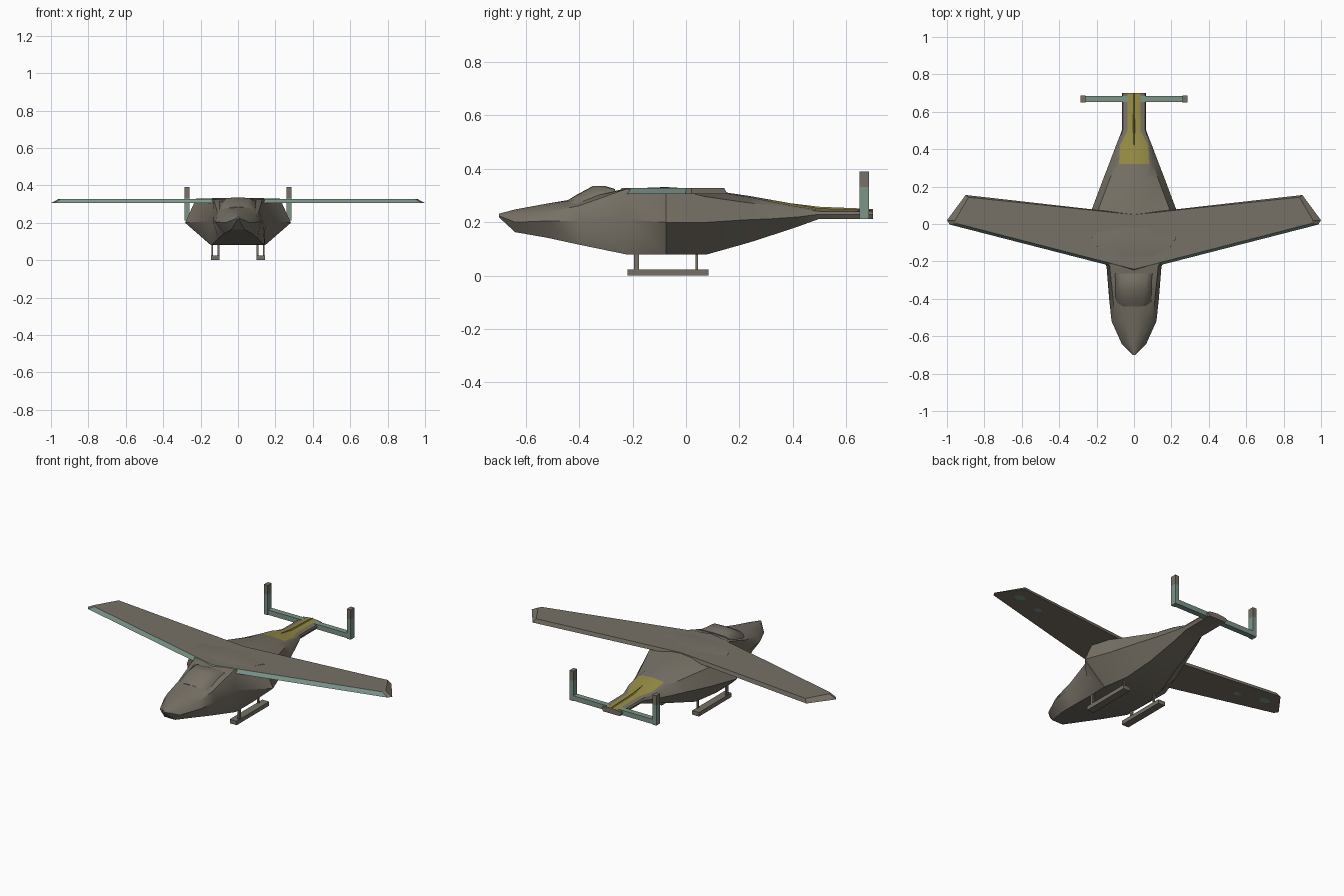
import bpy, bmesh, math

if "Cube" in bpy.data.objects:
    bpy.data.objects.remove(bpy.data.objects["Cube"])


def material(name, col):
    m = bpy.data.materials.new(name)
    m.diffuse_color = (*col, 1)
    m.use_nodes = True
    m.node_tree.nodes["Principled BSDF"].inputs["Base Color"].default_value = m.diffuse_color
    return m


BROWN = material("grey brown", (0.185, 0.165, 0.132))
TEAL = material("dull teal", (0.20, 0.30, 0.25))
YELLOW = material("olive yellow", (0.30, 0.26, 0.06))


def finish(name, bm, mats, rule=None, angle=None):
    bmesh.ops.recalc_face_normals(bm, faces=bm.faces)
    if rule:
        for f in bm.faces:
            f.material_index = rule(f)
    me = bpy.data.meshes.new(name)
    bm.to_mesh(me)
    bm.free()
    for m in mats:
        me.materials.append(m)
    ob = bpy.data.objects.new(name, me)
    bpy.context.collection.objects.link(ob)
    if angle:
        bpy.ops.object.select_all(action='DESELECT')
        ob.select_set(True)
        bpy.context.view_layer.objects.active = ob
        bpy.ops.object.shade_smooth_by_angle(angle=math.radians(angle))
    return ob


def loft(sections):
    """Each section: y, top z, then (half width, z) pairs going down; mirrored in x."""
    bm = bmesh.new()
    rings = []
    for s in sections:
        half = list(zip(s[2::2], s[3::2]))
        pts = [(0, s[1])] + half + [(-x, z) for x, z in reversed(half)]
        rings.append([bm.verts.new((x, s[0], z)) for x, z in pts])
    n = len(rings[0])
    for a, b in zip(rings, rings[1:]):
        for i in range(n):
            j = (i + 1) % n
            bm.faces.new((a[i], a[j], b[j], b[i]))
    bm.faces.new(rings[0])
    bm.faces.new(rings[-1])
    return bm


def box(name, x0, x1, y0, y1, z0, z1, mats, cut_z=None, rule=None):
    bm = bmesh.new()
    bmesh.ops.create_cube(bm, size=1)
    for v in bm.verts:
        v.co = ((x0 + x1) / 2 + v.co.x * (x1 - x0),
                (y0 + y1) / 2 + v.co.y * (y1 - y0),
                (z0 + z1) / 2 + v.co.z * (z1 - z0))
    if cut_z:
        bmesh.ops.bisect_plane(bm, geom=bm.verts[:] + bm.edges[:] + bm.faces[:],
                               plane_co=(0, 0, cut_z), plane_no=(0, 0, 1))
    return finish(name, bm, mats, rule)


# fuselage with yellow tail panel
body = [
    (-0.70, .232, .004, .231, .006, .228, .006, .224, .004, .218),
    (-0.64, .248, .02, .242, .048, .225, .066, .20, .035, .163),
    (-0.52, .270, .045, .262, .10, .237, .12, .205, .075, .142),
    (-0.40, .290, .07, .286, .112, .262, .133, .205, .105, .116),
    (-0.225, .326, .08, .326, .13, .324, .147, .21, .143, .08),
    (-0.075, .332, .08, .332, .224, .330, .283, .20, .145, .08),
    (0.08, .322, .06, .320, .19, .295, .225, .20, .12, .08),
    (0.24, .298, .07, .294, .13, .272, .165, .21, .085, .125),
    (0.32, .284, .08, .277, .10, .262, .134, .213, .075, .151),
    (0.42, .266, .075, .258, .085, .25, .096, .22, .062, .184),
    (0.50, .252, .035, .247, .06, .241, .065, .23, .055, .213),
    (0.70, .246, .035, .243, .06, .239, .065, .23, .055, .213),
]


def panel(f):
    c = f.calc_center_median()
    return int(c.y > 0.32 and c.y < 0.69 and c.z > 0.24 and
               all(abs(v.co.x) < 0.0801 and v.co.z > 0.2425 for v in f.verts)
               and any(abs(v.co.x) < 0.001 for v in f.verts))


finish("fuselage", loft(body), [BROWN, YELLOW], panel, 32)

# canopy bump
canopy = [
    (-0.44, .284, .03, .283, .06, .278, .075, .26),
    (-0.415, .30, .045, .298, .085, .285, .105, .25),
    (-0.35, .335, .06, .333, .092, .30, .115, .24),
    (-0.30, .335, .065, .333, .097, .305, .125, .235),
    (-0.265, .324, .07, .322, .10, .315, .135, .235),
]
finish("canopy", loft(canopy), [BROWN], None, 40)

# spine ridge along the tail
spine = [(0.40, .270, .004, .264), (0.50, .258, .007, .248), (0.70, .250, .007, .24)]
finish("tail_spine", loft(spine), [YELLOW])

# wings: lower outline and slightly inset upper outline
low = [(0, -.256), (.985, -.003), (1.0, .02), (.90, .155), (0, .053)]
top = [(0, -.242), (.945, .002), (.957, .02), (.885, .143), (0, .05)]
for side, s in (("left", -1), ("right", 1)):
    bm = bmesh.new()
    lo = [bm.verts.new((s * x, y, .306)) for x, y in low]
    up = [bm.verts.new((s * x, y, .328)) for x, y in top]
    bm.faces.new(lo)
    bm.faces.new(up)
    for i in range(5):
        j = (i + 1) % 5
        bm.faces.new((lo[i], lo[j], up[j], up[i]))
    finish(side + "_wing", bm, [BROWN, TEAL],
           lambda f: int(f.normal.y < -0.5))

    # teal patches under the wing
    for k, (px, py, r) in enumerate(((.86, .07, .035), (.70, .03, .025))):
        bm = bmesh.new()
        bmesh.ops.create_circle(bm, cap_ends=True, segments=8, radius=r)
        for v in bm.verts:
            v.co = (s * px + v.co.x, py + v.co.y * .7, .3045)
        ob = finish(f"{side}_wing_patch_{k}", bm, [TEAL])
        ob.data.flip_normals() if ob.data.polygons[0].normal.z > 0 else None

    # tailplane, fin with brown tip
    xs = sorted((s * .035, s * .284))
    box(side + "_tailplane", *xs, .652, .685, .215, .244, [TEAL])
    xs = sorted((s * .260, s * .285))
    box(side + "_fin", *xs, .650, .686, .213, .39, [TEAL, BROWN], .333,
        lambda f: int(f.calc_center_median().z > .34))

    # landing skid: runner and struts
    xs = sorted((s * .100, s * .145))
    box(side + "_skid_runner", *xs, -.22, .085, 0, .024, [BROWN])
    for name, x, y, w in (("front", .138, -.185, .009), ("rear", .105, .04, .005)):
        xs = sorted((s * (x - .005), s * (x + .005)))
        box(f"{side}_{name}_strut", *xs, y - w, y + w, .02, .10, [BROWN])
